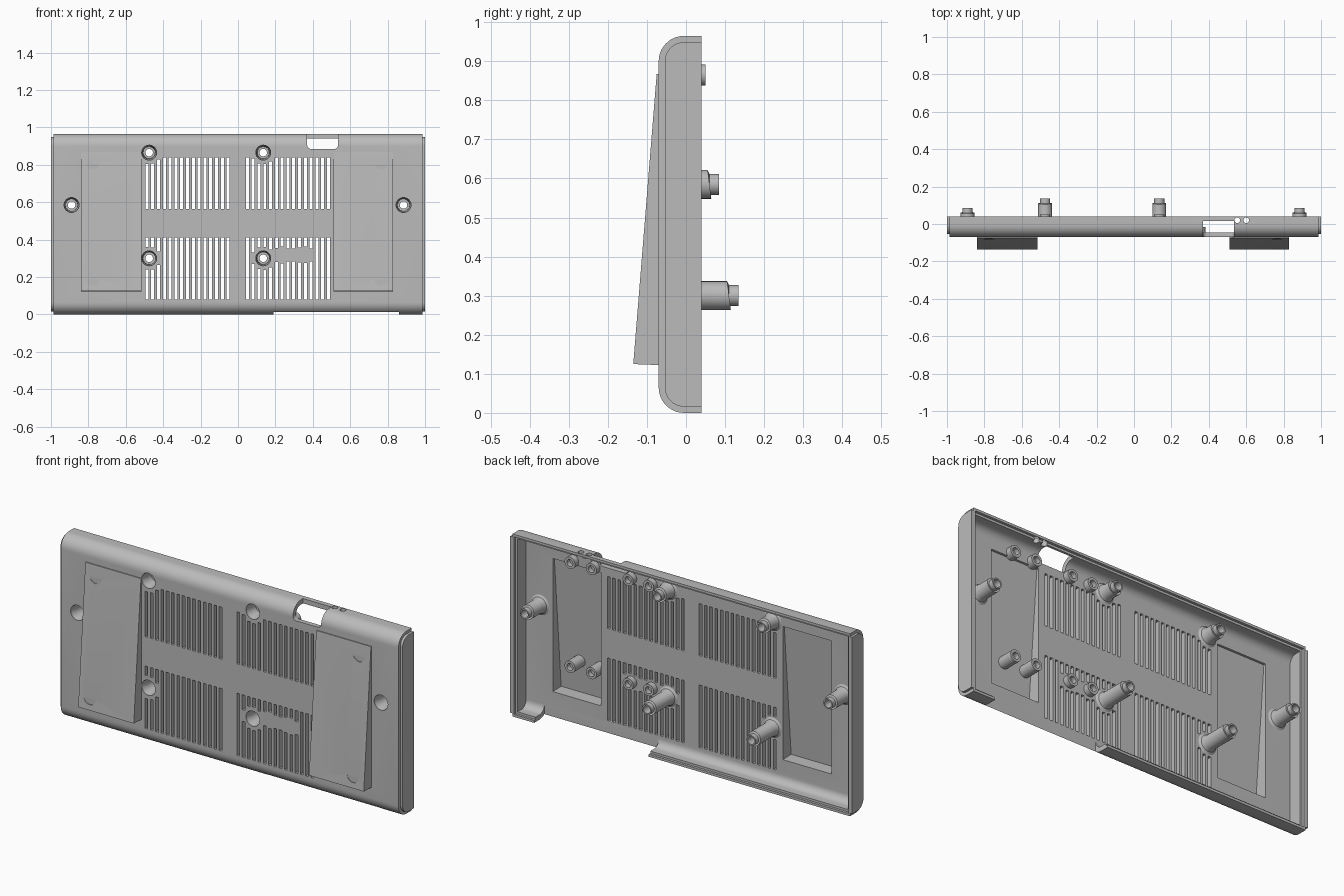
import bpy, bmesh, math

cube = bpy.data.objects.get("Cube")
if cube:
    bpy.data.objects.remove(cube, do_unlink=True)

grey = bpy.data.materials.new("plain grey plastic")
grey.use_nodes = True
COLOR = (0.5, 0.5, 0.5, 1)
grey.diffuse_color = COLOR
grey.node_tree.nodes["Principled BSDF"].inputs["Base Color"].default_value = COLOR


def finish(name, bm):
    bmesh.ops.recalc_face_normals(bm, faces=bm.faces)
    mesh = bpy.data.meshes.new(name)
    bm.to_mesh(mesh)
    bm.free()
    mesh.materials.append(grey)
    obj = bpy.data.objects.new(name, mesh)
    bpy.context.collection.objects.link(obj)
    return obj


def loft(name, sections):
    """Skin matching (y, z) outlines placed along x, with closed ends."""
    bm = bmesh.new()
    rings = [[bm.verts.new((x, y, z)) for y, z in pts] for x, pts in sections]
    n = len(rings[0])
    for a, b in zip(rings, rings[1:]):
        for i in range(n):
            j = (i + 1) % n
            bm.faces.new((a[i], a[j], b[j], b[i]))
    bm.faces.new(rings[0])
    bm.faces.new(rings[-1])
    return finish(name, bm)


def add_box(bm, x0, x1, y0, y1, z0, z1):
    v = bmesh.ops.create_cube(bm, size=1)["verts"]
    bmesh.ops.scale(bm, vec=(x1 - x0, y1 - y0, z1 - z0), verts=v)
    bmesh.ops.translate(bm, vec=((x0 + x1) / 2, (y0 + y1) / 2, (z0 + z1) / 2), verts=v)
    return v


def box(name, *bounds):
    bm = bmesh.new()
    add_box(bm, *bounds)
    return finish(name, bm)


def lathe(name, cx, cz, profile, slant_ring=-1, steps=32):
    """Revolve a closed (radius, y) profile about an axis along y."""
    bm = bmesh.new()
    rings = []
    for k in range(steps):
        a = 2 * math.pi * k / steps
        ring = []
        for i, (r, y) in enumerate(profile):
            dz = r * math.sin(a)
            shift = -0.13 * dz if i == slant_ring else 0
            ring.append(bm.verts.new((cx + r * math.cos(a), y + shift, cz + dz)))
        rings.append(ring)
    n = len(profile)
    for k in range(steps):
        a, b = rings[k], rings[(k + 1) % steps]
        for i in range(n):
            j = (i + 1) % n
            bm.faces.new((a[i], a[j], b[j], b[i]))
    return finish(name, bm)


def rod(name, r, p, q, steps=32):
    """Solid cylinder from p to q, along y or z."""
    bm = bmesh.new()
    length = (q[1] - p[1]) + (q[2] - p[2])
    bmesh.ops.create_cone(bm, cap_ends=True, segments=steps, radius1=r, radius2=r, depth=length)
    obj = finish(name, bm)
    if q[1] != p[1]:
        obj.rotation_euler.x = math.pi / 2
    obj.location = [(a + b) / 2 for a, b in zip(p, q)]
    return obj


def boolean(target, tool, operation="DIFFERENCE"):
    tool.hide_render = True
    bpy.context.view_layer.update()
    mod = target.modifiers.new("cut", "BOOLEAN")
    mod.operation, mod.object, mod.solver = operation, tool, "EXACT"
    bpy.context.view_layer.objects.active = target
    bpy.ops.object.modifier_apply(modifier=mod.name)
    bpy.data.objects.remove(tool, do_unlink=True)


FRONT, BACK, TOP, RADIUS, WALL = -0.07, 0.04, 0.965, 0.065, 0.025


def tray(inset, back=BACK):
    """Side outline with both front corners rounded."""
    r, pts = RADIUS - inset, [(back, inset), (back, TOP - inset)]
    for centre, start in ((TOP - RADIUS, 90), (RADIUS, 180)):
        for k in range(11):
            a = math.radians(start + 9 * k)
            pts.append((FRONT + RADIUS + r * math.cos(a), centre + r * math.sin(a)))
    return pts


# Outer shell with recessed end caps
full, small = tray(0), tray(0.016)
shell = loft("shell", [(-1, small), (-0.987, small), (-0.987, full),
                       (0.987, full), (0.987, small), (1, small)])

# Wedge feet, joined before hollowing
FEET = [(-0.84, -0.515), (0.51, 0.83)]
wedge = [(-0.06, 0.868), (-0.075, 0.868), (-0.135, 0.125), (-0.06, 0.122)]
hollow = [(0, 0.85), (-0.057, 0.85), (-0.114, 0.148), (0, 0.145)]
for x0, x1 in FEET:
    boolean(shell, loft("foot", [(x0, wedge), (x1, wedge)]), "UNION")

# Hollow interior and the stepped rear lip
inner = tray(WALL, 0.1)
boolean(shell, loft("cavity", [(-0.966, inner), (0.966, inner)]))
boolean(shell, box("lip", -0.977, 0.977, 0.027, 0.1, 0.013, TOP - 0.013))
for x0, x1 in FEET:
    boolean(shell, loft("foot_hollow", [(x0 + 0.02, hollow), (x1 - 0.02, hollow)]))

# Round pad recesses on the outer corners of the feet
for x in (-0.775, 0.765):
    for z in (0.81, 0.19):
        y = -0.135 + (z - 0.125) * 0.0805
        boolean(shell, rod("pad_recess", 0.036, (x, y - 0.05, z), (x, y, z)))

# Bottom opening, top socket opening and two indicator holes
boolean(shell, box("bottom_opening", 0.19, 0.86, -0.045, 0.1, -0.1, 0.066))
bm = bmesh.new()
add_box(bm, 0.37, 0.535, -0.2, 0.015, 0.885, 1.1)
corners = [e for e in bm.edges if all(v.co.z < 1 for v in e.verts)
           and abs(e.verts[0].co.y - e.verts[1].co.y) > 0.1]
bmesh.ops.bevel(bm, geom=corners, offset=0.02, segments=5, profile=0.5, affect="EDGES")
boolean(shell, finish("socket_opening", bm))
for x in (0.552, 0.6):
    boolean(shell, rod("indicator_hole", 0.015, (x, 0.02, 0.9), (x, 0.02, 1.1)))

# Vent slots, interrupted around the posts
SCREWS = [(-0.475, 0.865, 0.05), (0.135, 0.865, 0.05), (-0.475, 0.3, 0.135),
          (0.135, 0.3, 0.135), (-0.89, 0.585, 0.085), (0.885, 0.585, 0.085)]
PEG_X = (0.23, 0.35)
KEEP = [(x, z, 0.062) for x, z, _ in SCREWS] + [(x, 0.318, 0.045) for x in PEG_X]
bm = bmesh.new()
for start in (-0.487, 0.05):
    for k in range(15):
        x = start + 0.031 * k
        for low, high in ((0.08, 0.41), (0.565, 0.84)):
            gaps = [(0.283, 0.352)] if 0.2 < x < 0.4 else []
            for cx, cz, r in KEEP:
                if abs(x - cx) < r:
                    h = math.sqrt(r * r - (x - cx) ** 2)
                    gaps.append((cz - h, cz + h))
            z = low
            for g0, g1 in sorted(gaps) + [(high, high)]:
                if min(g0, high) - z > 0.01:
                    add_box(bm, x - 0.008, x + 0.008, -0.1, 0, z, min(g0, high))
                z = max(z, g1)
boolean(shell, finish("vent_slots", bm))

# Screw posts: counterbored from the front, stepped at the tip
parts = [shell]
for x, z, end in SCREWS:
    boolean(shell, rod("screw_hole", 0.04, (x, -0.1, z), (x, -0.035, z)))
    floor = end - 0.05
    parts.append(lathe("screw_post", x, z, [
        (0.04, -0.06), (0.055, -0.06), (0.055, -0.046), (0.043, -0.038), (0.037, -0.02),
        (0.037, end - 0.025), (0.027, end - 0.025), (0.027, end), (0.02, end),
        (0.02, floor), (0.032, floor), (0.033, -0.03)], slant_ring=5))

# Short board pegs with blind holes
for x in (0.69, 0.565) + PEG_X:
    for z in (0.87, 0.32):
        base = -0.107 if x > 0.5 and z < 0.5 else -0.055
        parts.append(lathe("board_peg", x, z, [
            (0.001, base), (0.031, base), (0.031, -0.015), (0.018, -0.015),
            (0.018, -0.04), (0.001, -0.04)], steps=24))

# Smooth curved walls, keep crisp edges
bpy.ops.object.select_all(action="DESELECT")
for obj in parts:
    obj.select_set(True)
bpy.context.view_layer.objects.active = shell
bpy.ops.object.shade_smooth_by_angle(angle=math.radians(30))
